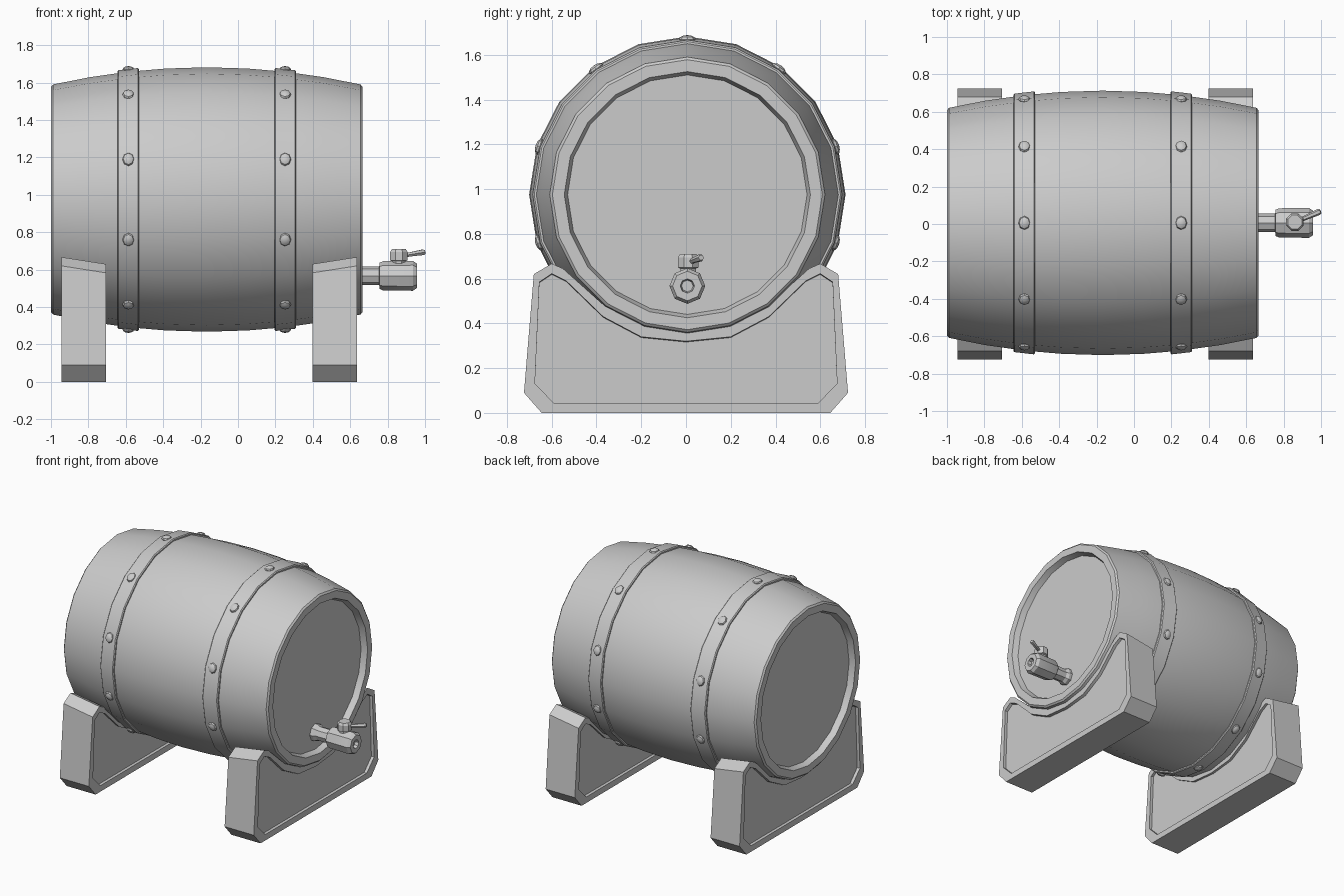
import bpy, bmesh, math
from mathutils import Matrix, Vector

if "Cube" in bpy.data.objects:
    bpy.data.objects.remove(bpy.data.objects["Cube"])

CY, CZ = 0.006, 0.975      # barrel axis
MID, HALF = -0.167, 0.8325  # barrel middle in x and half length
AXIS_X = Matrix.Rotation(math.pi / 2, 4, 'Y')


def finish(name, bm):
    bmesh.ops.remove_doubles(bm, verts=bm.verts[:], dist=1e-5)
    bmesh.ops.recalc_face_normals(bm, faces=bm.faces[:])
    me = bpy.data.meshes.new(name)
    bm.to_mesh(me)
    bm.free()
    ob = bpy.data.objects.new(name, me)
    bpy.context.collection.objects.link(ob)
    bpy.ops.object.select_all(action='DESELECT')
    ob.select_set(True)
    bpy.context.view_layer.objects.active = ob
    bpy.ops.object.shade_smooth_by_angle(angle=math.radians(25))
    return ob


def loft(bm, rings, cap=True, closed=False):
    vs = [[bm.verts.new(p) for p in r] for r in rings]
    n = len(vs[0])
    pairs = list(zip(vs, vs[1:]))
    if closed:
        pairs.append((vs[-1], vs[0]))
    for a, b in pairs:
        for i in range(n):
            j = (i + 1) % n
            bm.faces.new((a[i], a[j], b[j], b[i]))
    if cap and not closed:
        bm.faces.new(vs[0])
        bm.faces.new(vs[-1])


def lathe(name, profile, sides, matrix, closed=False):
    """Revolve (radius, height) points round the local z axis."""
    bm = bmesh.new()
    rings = []
    for r, h in profile:
        rings.append([matrix @ Vector((r * math.cos(2 * math.pi * i / sides),
                                       r * math.sin(2 * math.pi * i / sides), h))
                      for i in range(sides)])
    loft(bm, rings, closed=closed)
    return finish(name, bm)


def barrel_r(t):
    return 0.707 - 0.094 * (t / HALF) ** 2


# Barrel body with bevelled rims and recessed heads
half = [(0.707, 0), (0.70, 0.22), (barrel_r(0.42), 0.42), (0.653, 0.63), (0.615, 0.822),
        (0.603, HALF), (0.55, HALF), (0.535, 0.79)]
profile = [(r, -t) for r, t in half[:0:-1]] + half
barrel_m = Matrix.Translation((MID, CY, CZ)) @ AXIS_X
lathe("barrel", profile, 20, barrel_m)

# Hoops and their rivets
for side, label in ((-1, "left"), (1, "right")):
    hoop = [(0.64, 0.362), (0.697, 0.362), (0.703, 0.368),
            (0.691, 0.472), (0.684, 0.478), (0.64, 0.478)]
    lathe(label + "_hoop", [(r, side * t) for r, t in hoop], 20, barrel_m, closed=True)
    bm = bmesh.new()
    for i in range(10):
        m = (Matrix.Translation((MID + side * 0.419, CY, CZ))
             @ Matrix.Rotation(math.radians(36 * i), 4, 'X')
             @ Matrix.Translation((0, 0, 0.694)) @ Matrix.Diagonal((1, 1.15, 0.6, 1)))
        bmesh.ops.create_uvsphere(bm, u_segments=8, v_segments=6, radius=0.032, matrix=m)
    finish(label + "_rivets", bm)

# Cradle stands: right half of outline, then of the recessed panel
outer = [(0, 0.365), (0.19, 0.392), (0.36, 0.475), (0.55, 0.645), (0.60, 0.667),
         (0.68, 0.62), (0.724, 0.09), (0.645, 0)]
inner = [(0, 0.32), (0.20, 0.34), (0.37, 0.43), (0.535, 0.59), (0.60, 0.622),
         (0.655, 0.585), (0.675, 0.13), (0.59, 0.044)]


def stand_ring(half_outline, x, out_x, in_x):
    drop = 0.037 * (x - out_x) / (in_x - out_x)   # the top follows the barrel taper
    full = half_outline + [(-y, z) for y, z in half_outline[:0:-1]]
    return [(x, y, z - drop if z > 0.2 else z) for y, z in full]


for out_x, in_x, label in ((-0.943, -0.707, "left"), (0.635, 0.398, "right")):
    d = 0.022 if in_x > out_x else -0.022
    bm = bmesh.new()
    loft(bm, [stand_ring(o, x, out_x, in_x) for o, x in
              ((inner, out_x + d), (inner, out_x), (outer, out_x),
               (outer, in_x), (inner, in_x), (inner, in_x - d))])
    finish(label + "_stand", bm)

# Tap: flange, pipe and octagonal spout body with a bored end
tap_m = Matrix.Translation((0, 0.006, 0.567)) @ AXIS_X
lathe("tap_body", [(0.062, 0.61), (0.062, 0.645), (0.05, 0.665), (0.05, 0.755),
                   (0.07, 0.757), (0.078, 0.775), (0.08, 0.935), (0.066, 0.956),
                   (0.032, 0.956), (0.026, 0.93)], 8, tap_m)

# Tap valve knob
lathe("tap_knob", [(0.038, 0.61), (0.038, 0.645), (0.05, 0.65), (0.05, 0.695), (0.04, 0.71)],
      8, Matrix.Translation((0.86, 0.01, 0)) @ Matrix.Rotation(math.pi / 8, 4, 'Z'))

# Tap handle, flaring slightly to its tip
start, end = Vector((0.88, 0.018, 0.675)), Vector((0.997, 0.068, 0.694))
rot = (end - start).to_track_quat('Z', 'Y').to_matrix().to_4x4()
lathe("tap_handle", [(0.012, 0), (0.013, 0.05), (0.017, (end - start).length - 0.01),
                     (0.013, (end - start).length)], 6, Matrix.Translation(start) @ rot)
